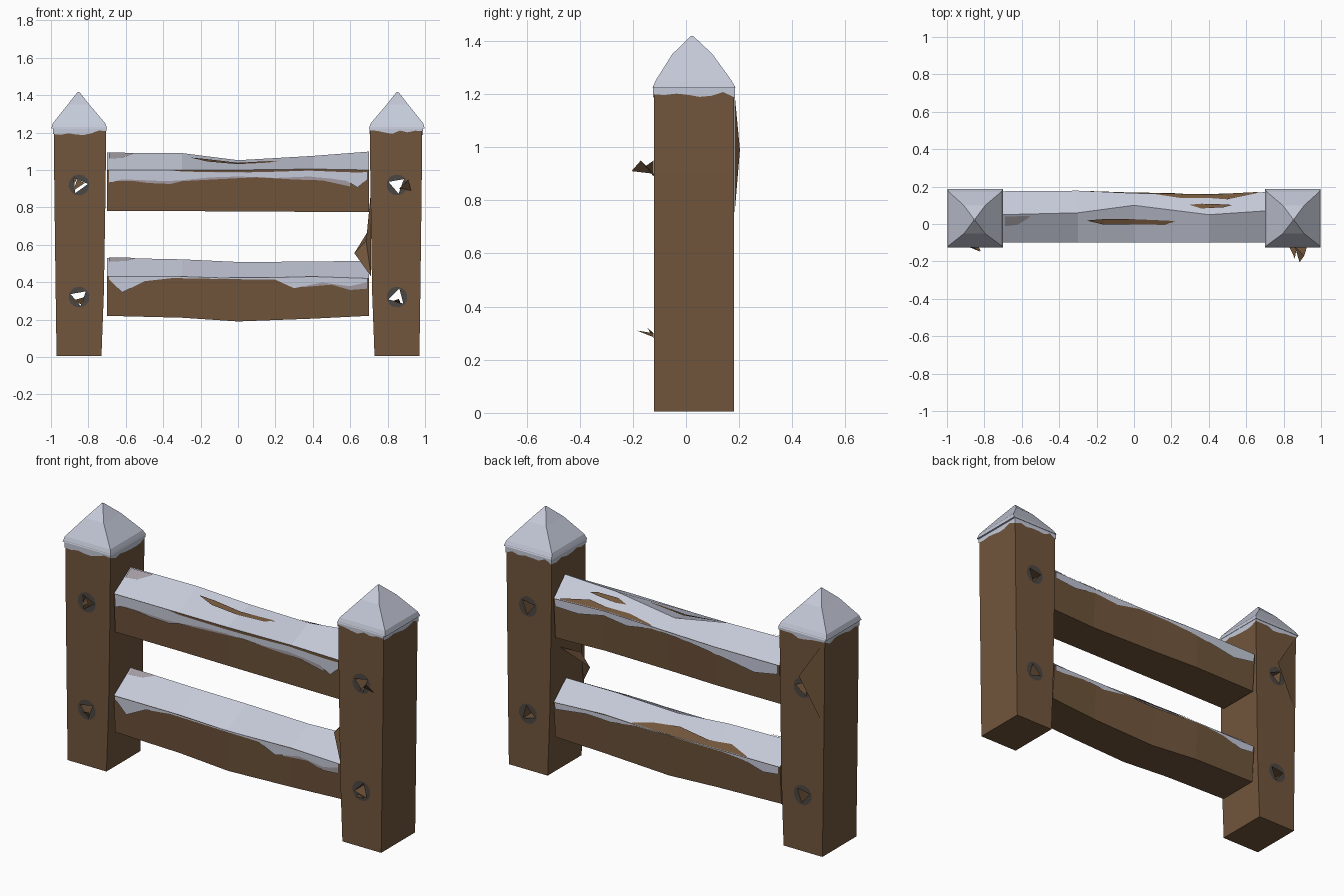
import bpy, bmesh, math, random
from mathutils import Vector

if "Cube" in bpy.data.objects:
    bpy.data.objects.remove(bpy.data.objects["Cube"])

random.seed(4)


def mat(name, c):
    m = bpy.data.materials.new(name)
    m.diffuse_color = (*c, 1)
    m.use_nodes = True
    m.node_tree.nodes["Principled BSDF"].inputs["Base Color"].default_value = m.diffuse_color
    return m


WOOD = mat("brown wood", (0.165, 0.092, 0.045))
SNOW = mat("snow", (0.56, 0.59, 0.69))
SLUSH = mat("thin snow", (0.36, 0.33, 0.36))
DARK = mat("dark knot", (0.07, 0.062, 0.055))


def mesh(name, verts, faces, *mats, solid=True):
    me = bpy.data.meshes.new(name)
    me.from_pydata([tuple(v) for v in verts], [], faces)
    ob = bpy.data.objects.new(name, me)
    bpy.context.collection.objects.link(ob)
    for m in mats:
        me.materials.append(m)
    if solid:
        bm = bmesh.new()
        bm.from_mesh(me)
        bmesh.ops.recalc_face_normals(bm, faces=bm.faces)
        bm.to_mesh(me)
        bm.free()
    return ob


def loft(name, rings, *mats):
    n = len(rings[0])
    verts = [p for r in rings for p in r]
    faces = [(i * n + j, i * n + (j + 1) % n, (i + 1) * n + (j + 1) % n, (i + 1) * n + j)
             for i in range(len(rings) - 1) for j in range(n)]
    faces += [tuple(range(n)), tuple(range((len(rings) - 1) * n, len(rings) * n))]
    return mesh(name, verts, faces, *mats)


def box_ring(z, x0, x1, y0, y1):
    return [(x0, y0, z), (x1, y0, z), (x1, y1, z), (x0, y1, z)]


def strip(name, lower, upper, m, facing):
    """Open ribbon between two point rows, turned towards 'facing'."""
    n = len(lower)
    a, b, c = Vector(lower[0]), Vector(lower[1]), Vector(upper[1])
    flip = (b - a).cross(c - a).dot(Vector(facing)) < 0
    f = [(i, i + 1, n + i + 1, n + i) for i in range(n - 1)]
    return mesh(name, list(lower) + list(upper), [q[::-1] for q in f] if flip else f, m, solid=False)


# Triangular knot holes
def tri_radius(a, a0, r):
    d = (a - a0) % (2 * math.pi / 3) - math.pi / 3
    return r * 0.5 / math.cos(d)


def cut_hole(post, cx, cz, a0, r):
    ring = [(cx + r * math.cos(a0 + k * 2 * math.pi / 3), cz + r * math.sin(a0 + k * 2 * math.pi / 3))
            for k in range(3)]
    cutter = loft("hole_cutter", [[(x, y, z) for x, z in ring] for y in (-0.3, 0.3)], WOOD)
    cutter.hide_render = True
    mod = post.modifiers.new("hole", 'BOOLEAN')
    mod.operation, mod.object, mod.solver = 'DIFFERENCE', cutter, 'EXACT'
    bpy.context.view_layer.objects.active = post
    bpy.ops.object.modifier_apply(modifier=mod.name)
    bpy.data.objects.remove(cutter)
    # dark ring round the hole, front and back
    ang = [a0 + k * math.pi / 6 for k in range(13)]
    for y, s in ((-0.123, -1), (0.183, 1)):
        inner = [(cx + tri_radius(a, a0, r) * math.cos(a), y, cz + tri_radius(a, a0, r) * math.sin(a)) for a in ang]
        outer = [(cx + 0.056 * math.cos(a), y, cz + 0.056 * math.sin(a)) for a in ang]
        strip("knot_ring", inner, outer, DARK, (0, s, 0))


# Posts with snow caps
for side, label in ((-1, "left"), (1, "right")):
    def span(z, a, b, y0=-0.12, y1=0.18):
        return box_ring(z, *sorted((side * a, side * b)), y0, y1)
    post = loft(label + "_post", [span(0.005, 0.73, 0.97), span(0.35, 0.717, 0.975),
                                  span(0.9, 0.708, 0.982), span(1.225, 0.705, 0.985)], WOOD)
    for cz, a0 in ((0.92, 0.4), (0.32, 1.0)):
        cut_hole(post, side * 0.85, cz, a0 + side * 0.3, 0.048)
    ax = side * 0.853
    loft(label + "_snow_cap", [span(1.222, 0.70, 0.998, -0.126, 0.187),
                               span(1.25, 0.71, 0.99, -0.115, 0.172),
                               span(1.35, 0.795, 0.91, -0.052, 0.10),
                               box_ring(1.418, ax - .004, ax + .004, 0.018, 0.028)], SNOW)
    # ragged snow skirt under the cap
    x0, x1 = sorted((side * 0.702, side * 0.988))
    c = [(x0, -0.124), (x1, -0.124), (x1, 0.184), (x0, 0.184)]
    for k in range(4):
        p, q = Vector(c[k]), Vector(c[(k + 1) % 4])
        nrm = ((q - p).y, -(q - p).x, 0)
        pts = [p.lerp(q, t / 7) for t in range(8)]
        strip(label + "_snow_skirt", [(v.x, v.y, 1.203 + random.uniform(-.018, .01)) for v in pts],
              [(v.x, v.y, 1.23) for v in pts], SNOW, nrm)

# Rails: x, bottom z, edge z, ridge z, ridge y, back y
UPPER = [(-.70, .78, 1.0, 1.092, .05, .175), (-.3, .78, 1.0, 1.09, .06, .178), (0, .778, 1.0, 1.052, .10, .165),
         (.4, .776, 1.005, 1.075, .05, .155), (.70, .775, 1.0, 1.098, .07, .17)]
LOWER = [(-.70, .22, .43, .53, .05, .17), (-.3, .21, .43, .522, .05, .175), (0, .19, .42, .508, .07, .165),
         (.4, .205, .43, .51, .05, .16), (.70, .22, .42, .515, .06, .17)]


def rail(name, secs):
    ob = loft(name, [[(x, -.085, zb), (x, -.098, ze), (x, yr, zr), (x, yb, ze), (x, yb - .015, zb)]
                     for x, zb, ze, zr, yr, yb in secs], WOOD, SNOW)
    for p in ob.data.polygons:
        p.material_index = 1 if p.normal.z > 0.2 else 0


def at(secs, x):
    for a, b in zip(secs, secs[1:]):
        if x <= b[0]:
            t = (x - a[0]) / (b[0] - a[0])
            return [u + (v - u) * t for u, v in zip(a, b)]


def slope_patch(name, secs, side, pts, m):
    """Patch on a slope; pts are (x, from, to), 0 = outer edge, 1 = ridge."""
    rows = ([], [])
    for x, t0, t1 in pts:
        _, _, ze, zr, yr, yb = at(secs, x)
        edge = Vector((x, -.098 if side < 0 else yb, ze))
        for row, t in zip(rows, (t0, t1)):
            row.append(edge.lerp(Vector((x, yr, zr)), t) + Vector((0, side * .003, .005)))
    strip(name, *rows, m, (0, side * .3, 1))


def fringe(name, secs, side, pts, m, off=.004):
    """Snow hanging over a rail's edge; pts are (x, start, drop)."""
    rows = ([], [])
    for x, d0, d1 in pts:
        ze, yb = at(secs, x)[2], at(secs, x)[5]
        y = -.098 - off if side < 0 else yb + off
        rows[0].append((x, y, ze - d1))
        rows[1].append((x, y, ze - d0))
    strip(name, *rows, m, (0, side, 0))


rail("upper_rail", UPPER)
rail("lower_rail", LOWER)

# Snow hanging on the front of the rails
fringe("upper_front_snow", UPPER, -1, [(-.69, 0, .07), (-.62, 0, .05), (-.5, 0, .055), (-.38, 0, .06), (-.3, .008, .055),
       (-.15, .012, .04), (0, .014, .035), (.2, .012, .045), (.38, .008, .04), (.5, .012, .05), (.58, .014, .06),
       (.64, .014, .095), (.69, .012, .05)], SNOW)
fringe("upper_front_slush", UPPER, -1, [(-.69, 0, .06), (-.55, 0, .06), (-.48, 0, .07), (-.36, 0, .075), (-.3, .01, .06),
       (.1, .014, .04), (.3, .012, .055), (.45, .014, .06), (.6, .02, .09)], SLUSH, .002)
fringe("lower_front_snow_left", LOWER, -1, [(-.69, 0, .015), (-.62, 0, .085), (-.5, 0, .025), (-.35, 0, .008),
       (-.1, 0, .006), (.2, 0, .012), (.3, 0, .06), (.45, 0, .03), (.6, 0, .045), (.69, 0, .02)], SNOW)
fringe("lower_front_slush", LOWER, -1, [(.35, 0, .055), (.5, 0, .04), (.6, 0, .065), (.69, 0, .055)], SLUSH, .002)
# Snow hanging on the back of the rails
fringe("upper_back_snow", UPPER, 1, [(-.69, 0, .05), (-.55, 0, .075), (-.4, 0, .05), (-.25, 0, .03), (-.1, 0, .015),
       (.1, 0, .01), (.25, 0, .04), (.4, 0, .025), (.55, 0, .05), (.69, 0, .04)], SNOW)
fringe("lower_back_snow", LOWER, 1, [(-.69, 0, .04), (-.6, 0, .05), (-.48, 0, .015), (-.35, 0, .004), (.2, 0, .004),
       (.35, 0, .03), (.5, 0, .02), (.69, 0, .035)], SNOW)

# Bare wood showing through the snow
slope_patch("upper_front_split", UPPER, -1, [(-.25, .72, .73), (-.16, .55, .72), (0, .5, .64), (.19, .55, .68),
            (.22, .66, .67)], WOOD)
slope_patch("upper_back_bare", UPPER, 1, [(.1, 0, .05), (.25, 0, .25), (.4, 0, .18), (.5, 0, .3), (.66, 0, .05)], WOOD)
slope_patch("upper_back_split", UPPER, 1, [(.3, .6, .62), (.36, .5, .75), (.48, .55, .7), (.52, .6, .62)], WOOD)
slope_patch("lower_back_bare", LOWER, 1, [(-.5, 0, .02), (-.38, 0, .3), (-.25, 0, .22), (-.05, 0, .45), (.1, 0, .3),
            (.22, 0, .02)], WOOD)
slope_patch("upper_front_slush_patch", UPPER, -1, [(-.69, .6, .95), (-.62, .65, .95), (-.56, .9, .95)], SLUSH)
slope_patch("lower_front_slush_patch", LOWER, -1, [(-.69, .75, .98), (-.6, .8, .98), (-.55, .94, .98)], SLUSH)


# Splinters bent out at the knots, and loose flaps on the posts
def splinter(name, *pts):
    mesh(name, pts, [(0, 1, 2)] + ([(0, 2, 3)] if len(pts) > 3 else []), WOOD, solid=False)


splinter("upper_right_splinter", (.86, -.12, .90), (.885, -.205, .91), (.91, -.17, .95), (.925, -.122, .89))
splinter("lower_right_splinter", (.83, -.122, .30), (.87, -.122, .285), (.86, -.185, .31))
splinter("upper_left_splinter", (-.88, -.122, .89), (-.82, -.15, .93), (-.86, -.122, .95))
splinter("lower_left_splinter", (-.89, -.122, .30), (-.83, -.122, .28), (-.82, -.145, .32))
splinter("right_post_flap", (.712, -.11, .43), (.712, -.08, .90), (.685, -.05, .62), (.622, -.04, .555))
splinter("right_post_flap_side", (.622, -.04, .555), (.685, -.05, .62), (.712, .10, .70))
splinter("left_post_back_flap", (-.975, .183, .75), (-.975, .183, 1.2), (-.84, .203, .99))
